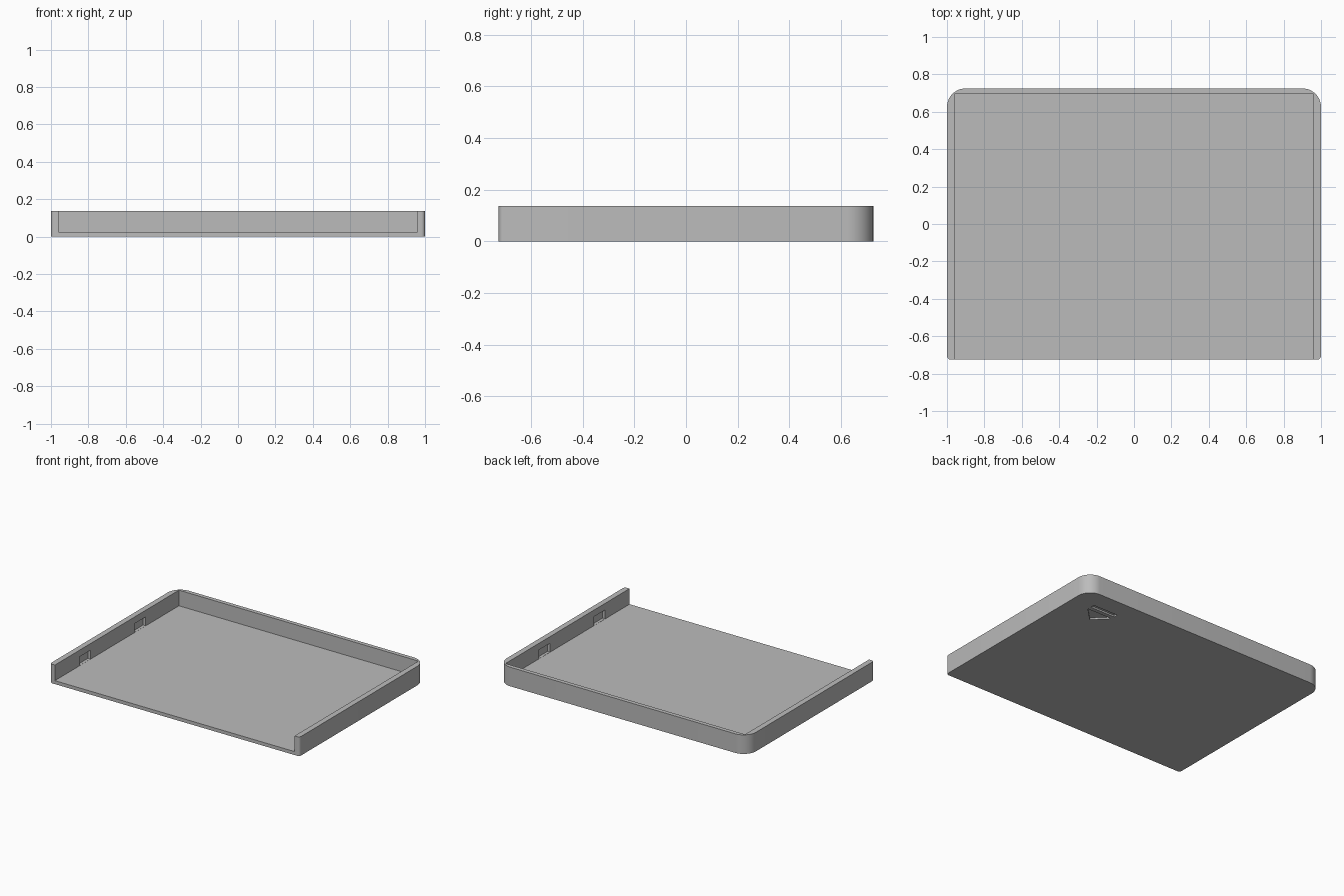
import bpy
import bmesh
from math import cos, sin, radians, pi

cube = bpy.data.objects.get("Cube")
if cube:
    bpy.data.objects.remove(cube, do_unlink=True)

WIDTH, DEPTH, HEIGHT = 2.0, 1.45, 0.138
FLOOR = 0.025
SIDE_WALL, BACK_WALL = 0.04, 0.03

grey = bpy.data.materials.new("plain grey")
grey.use_nodes = True
grey.diffuse_color = (0.5, 0.5, 0.5, 1)
grey.node_tree.nodes["Principled BSDF"].inputs["Base Color"].default_value = (0.5, 0.5, 0.5, 1)


def prism(name, outline, z0, z1):
    """Extrude a closed outline from z0 to z1."""
    bm = bmesh.new()
    face = bm.faces.new([bm.verts.new((x, y, z0)) for x, y in outline])
    top = bmesh.ops.extrude_face_region(bm, geom=[face])["geom"]
    verts = [v for v in top if isinstance(v, bmesh.types.BMVert)]
    bmesh.ops.translate(bm, verts=verts, vec=(0, 0, z1 - z0))
    bmesh.ops.recalc_face_normals(bm, faces=bm.faces)
    mesh = bpy.data.meshes.new(name)
    bm.to_mesh(mesh)
    bm.free()
    mesh.materials.append(grey)
    obj = bpy.data.objects.new(name, mesh)
    bpy.context.collection.objects.link(obj)
    return obj


def rect(x0, x1, y0, y1):
    return [(x0, y0), (x1, y0), (x1, y1), (x0, y1)]


def corner(sx, sy, radius, start, steps=12):
    """Arc for one rounded corner, running counter-clockwise."""
    cx, cy = sx * (WIDTH / 2 - radius), sy * (DEPTH / 2 - radius)
    angles = [radians(start) + pi / 2 * i / steps for i in range(steps + 1)]
    return [(cx + radius * cos(a), cy + radius * sin(a)) for a in angles]


def cut(target, cutter):
    cutter.hide_render = True
    mod = target.modifiers.new("cut", "BOOLEAN")
    mod.operation = "DIFFERENCE"
    mod.solver = "EXACT"
    mod.object = cutter
    bpy.context.view_layer.objects.active = target
    bpy.ops.object.modifier_apply(modifier=mod.name)
    bpy.data.objects.remove(cutter, do_unlink=True)


# Tray body: large radius at the back, small radius at the front
outline = (corner(1, 1, 0.1, 0) + corner(-1, 1, 0.1, 90)
           + corner(-1, -1, 0.02, 180, 5) + corner(1, -1, 0.02, 270, 5))
tray = prism("tray", outline, 0, HEIGHT)

# Cavity, open at the top and front
inner = WIDTH / 2 - SIDE_WALL
cut(tray, prism("cavity_cutter", rect(-inner, inner, -1, DEPTH / 2 - BACK_WALL), FLOOR, 0.3))

# Shallow pockets on the inside of both side walls
for side in (-1, 1):
    for y in (-0.383, 0.25):
        xs = sorted((side * (inner - 0.02), side * (inner + 0.02)))
        cut(tray, prism("pocket_cutter", rect(*xs, y - 0.063, y + 0.063), FLOOR + 0.001, 0.09))

# Arrow and bar recessed into the underside
cut(tray, prism("arrow_cutter", [(0.64, 0.53), (0.74, 0.43), (0.84, 0.53)], -0.1, 0.012))
cut(tray, prism("bar_cutter", rect(0.64, 0.84, 0.56, 0.59), -0.1, 0.012))

# Smooth corners with crisp edges
bpy.ops.object.select_all(action="DESELECT")
tray.select_set(True)
bpy.context.view_layer.objects.active = tray
bpy.ops.object.shade_smooth_by_angle(angle=radians(30))
